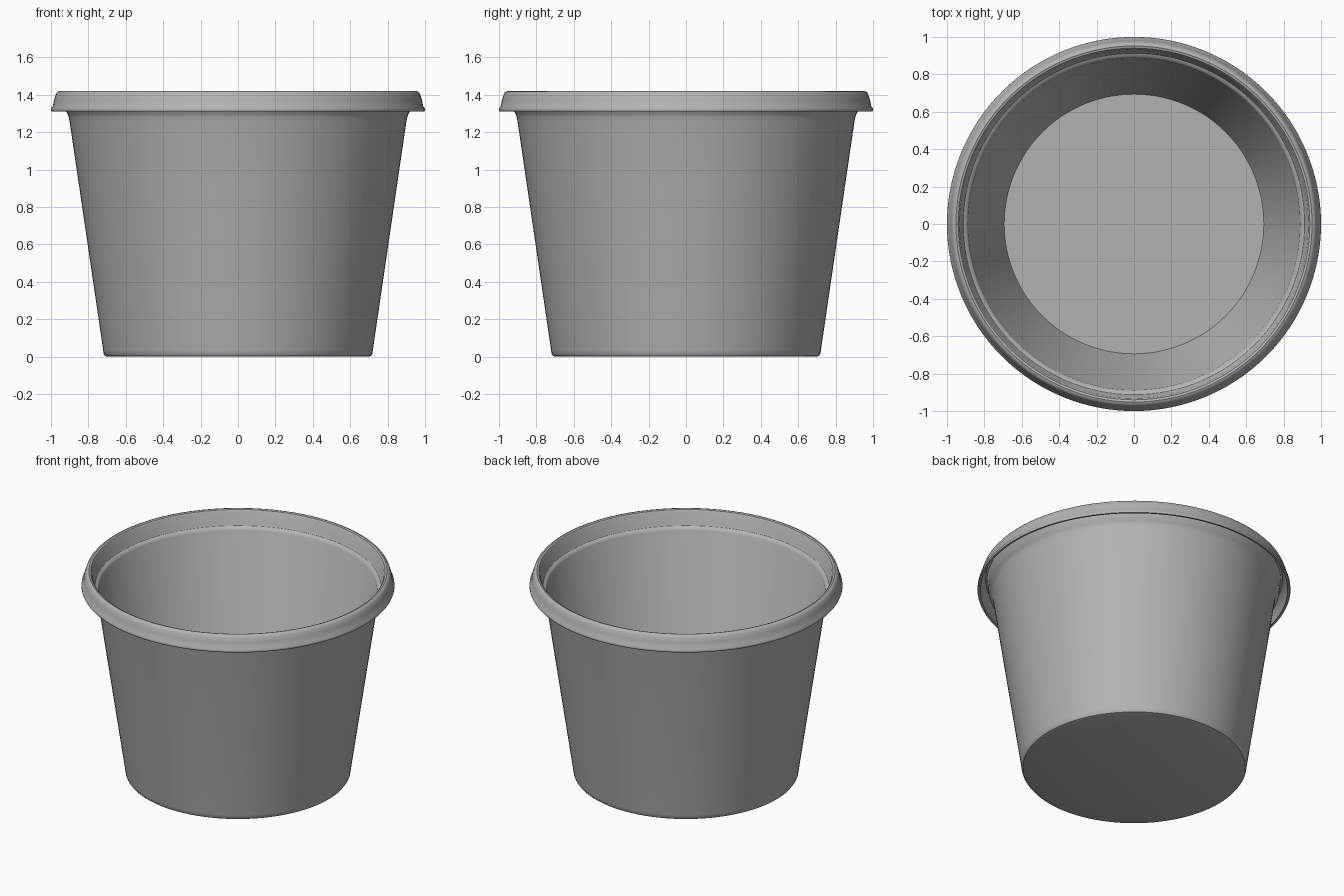
import bpy, bmesh, math

if "Cube" in bpy.data.objects:
    bpy.data.objects.remove(bpy.data.objects["Cube"])

SEGMENTS = 128

# Single plastic colour
plastic = bpy.data.materials.new("light grey plastic")
plastic.diffuse_color = (0.45, 0.45, 0.45, 1)
plastic.use_nodes = True
plastic.node_tree.nodes["Principled BSDF"].inputs["Base Color"].default_value = plastic.diffuse_color

# Closed wall section (radius, height): underside, outer wall, hollow rolled rim, inner wall, floor
profile = [
    (0, 0), (0.700, 0), (0.711, 0.004), (0.718, 0.014), (0.721, 0.035),
    (0.900, 1.255), (0.905, 1.28), (0.912, 1.30), (0.928, 1.318),
    (0.938, 1.385), (0.948, 1.395), (0.960, 1.385), (0.974, 1.345), (0.982, 1.313),
    (0.997, 1.311), (1.0, 1.317), (0.999, 1.327), (0.990, 1.338), (0.983, 1.375),
    (0.973, 1.405), (0.964, 1.416), (0.952, 1.42), (0.940, 1.416), (0.932, 1.405),
    (0.918, 1.325), (0.912, 1.315), (0.896, 1.308), (0.888, 1.295),
    (0.699, 0.03), (0.694, 0.022), (0, 0.022),
]


def lathe(name, points, material):
    bm = bmesh.new()
    verts = [bm.verts.new((r, 0, z)) for r, z in points]
    edges = [bm.edges.new(pair) for pair in zip(verts, verts[1:])]
    bmesh.ops.spin(bm, geom=verts + edges, cent=(0, 0, 0), axis=(0, 0, 1),
                   angle=2 * math.pi, steps=SEGMENTS, use_merge=False)
    bmesh.ops.remove_doubles(bm, verts=bm.verts[:], dist=0.0005)
    bmesh.ops.recalc_face_normals(bm, faces=bm.faces[:])
    mesh = bpy.data.meshes.new(name)
    bm.to_mesh(mesh)
    bm.free()
    mesh.materials.append(material)
    obj = bpy.data.objects.new(name, mesh)
    bpy.context.collection.objects.link(obj)
    return obj


# Tapered tub with a lip and an inner lid ledge
tub = lathe("tub", profile, plastic)
bpy.context.view_layer.objects.active = tub
tub.select_set(True)
bpy.ops.object.shade_smooth_by_angle(angle=math.radians(35))
